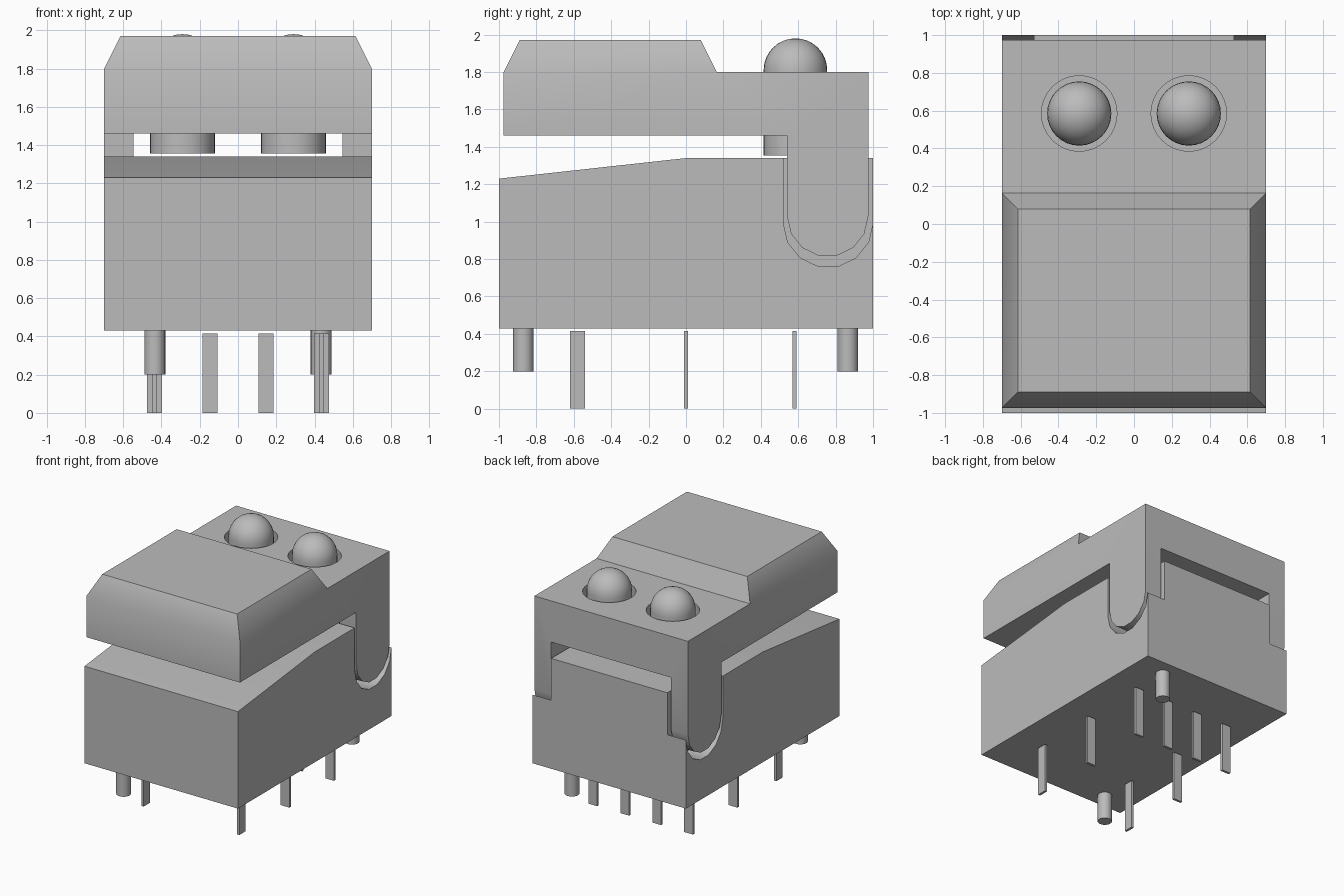
import bpy, bmesh, math
from mathutils import Matrix, Vector

cube = bpy.data.objects.get("Cube")
if cube:
    bpy.data.objects.remove(cube, do_unlink=True)

grey = bpy.data.materials.new("plastic_grey")
grey.use_nodes = True
grey.diffuse_color = (0.5, 0.5, 0.5, 1)
grey.node_tree.nodes["Principled BSDF"].inputs["Base Color"].default_value = (0.5, 0.5, 0.5, 1)


def to_object(name, bm):
    bmesh.ops.recalc_face_normals(bm, faces=bm.faces)
    mesh = bpy.data.meshes.new(name)
    bm.to_mesh(mesh)
    bm.free()
    obj = bpy.data.objects.new(name, mesh)
    bpy.context.collection.objects.link(obj)
    mesh.materials.append(grey)
    return obj


def add_prism(bm, profile, x0, x1):
    """Extrude a (y, z) outline along x."""
    face = bm.faces.new([bm.verts.new((x0, y, z)) for y, z in profile])
    out = bmesh.ops.extrude_face_region(bm, geom=[face])
    moved = [v for v in out["geom"] if isinstance(v, bmesh.types.BMVert)]
    bmesh.ops.translate(bm, verts=moved, vec=(x1 - x0, 0, 0))


def add_cylinder(bm, x, y, z0, z1, r, sides=32):
    bmesh.ops.create_cone(bm, cap_ends=True, segments=sides, radius1=r, radius2=r, depth=z1 - z0,
                          matrix=Matrix.Translation((x, y, (z0 + z1) / 2)))


def activate(obj):
    bpy.ops.object.select_all(action="DESELECT")
    obj.select_set(True)
    bpy.context.view_layer.objects.active = obj


def smooth(obj):
    activate(obj)
    bpy.ops.object.shade_smooth_by_angle(angle=math.radians(30))


def cut(obj, bm):
    cutter = to_object("cutter", bm)
    cutter.hide_render = True
    mod = obj.modifiers.new("cut", "BOOLEAN")
    mod.operation, mod.solver, mod.object = "DIFFERENCE", "EXACT", cutter
    activate(obj)
    bpy.ops.object.modifier_apply(modifier=mod.name)
    bpy.data.objects.remove(cutter, do_unlink=True)


def u_profile(cy, cz, r, top, steps=7):
    """Straight-sided outline with a faceted round bottom."""
    angles = [math.pi * (1 + i / steps) for i in range(steps + 1)]
    arc = [(cy + r * math.cos(a), cz + r * math.sin(a)) for a in angles]
    return arc + [(arc[-1][0], top), (arc[0][0], top)]


# Base housing with sloped front top and a round-bottomed slot each side
bm = bmesh.new()
add_prism(bm, [(-1, 0.43), (1, 0.43), (1, 1.34), (0, 1.34), (-1, 1.23)], -0.7, 0.7)
base = to_object("base_housing", bm)
bm = bmesh.new()
for side in (-1, 1):
    add_prism(bm, u_profile(0.76, 0.995, 0.24, 1.5), side * 0.53, side * 0.8)
cut(base, bm)
smooth(base)

# Rocker cap: plate and hinge arms in one outline
arm = u_profile(0.7575, 1.03, 0.2175, 1.80)[:-2]
outline = [(-0.975, 1.46), (0.54, 1.46)] + arm + [(0.975, 1.80), (0.165, 1.80), (-0.975, 1.80)]
bm = bmesh.new()
add_prism(bm, outline, -0.7, 0.7)

# Raised press pad drawn up from the front of the plate
pad = next(f for f in bm.faces if abs(f.normal.z) > 0.9
           and f.calc_center_median().z > 1.79 and f.calc_center_median().y < 0)
top = bmesh.ops.extrude_face_region(bm, geom=[pad])["geom"]
bm.faces.remove(pad)
for v in [g for g in top if isinstance(g, bmesh.types.BMVert)]:
    v.co += Vector((-math.copysign(0.085, v.co.x), 0.085 if v.co.y < 0 else -0.085, 0.17))
cap = to_object("rocker_cap", bm)

# Open the space between the arms and bore the lamp holes
bm = bmesh.new()
add_prism(bm, [(0.53, 0.7), (1.1, 0.7), (1.1, 1.46), (0.53, 1.46)], -0.547, 0.547)
cut(cap, bm)
bm = bmesh.new()
for side in (-1, 1):
    add_cylinder(bm, side * 0.29, 0.585, 1.4, 1.9, 0.2)
cut(cap, bm)
smooth(cap)

# Domed lamps
for side, label in ((1, "left"), (-1, "right")):
    bm = bmesh.new()
    add_cylinder(bm, side * 0.29, 0.585, 1.355, 1.81, 0.17)
    bmesh.ops.delete(bm, geom=[f for f in bm.faces if f.calc_center_median().z > 1.8], context="FACES_ONLY")
    ball = bmesh.ops.create_uvsphere(bm, u_segments=32, v_segments=16, radius=0.17,
                                     matrix=Matrix.Translation((side * 0.29, 0.585, 1.81)))
    bmesh.ops.delete(bm, geom=[v for v in ball["verts"] if v.co.z < 1.80], context="VERTS")
    bmesh.ops.remove_doubles(bm, verts=bm.verts, dist=0.001)
    smooth(to_object(label + "_lamp", bm))

# Locating pegs on one diagonal
for name, x, y in (("front_peg", -0.435, -0.87), ("back_peg", 0.435, 0.865)):
    bm = bmesh.new()
    add_cylinder(bm, x, y, 0.2, 0.43, 0.055, 24)
    smooth(to_object(name, bm))

# Flat contact pins
pins = [(x, 0.58, 0.04, 0.01) for x in (-0.437, -0.146, 0.146, 0.437)]
for x in (-0.437, 0.437):
    pins += [(x, 0, 0.04, 0.01), (x, -0.58, 0.01, 0.04)]
for i, (x, y, hx, hy) in enumerate(pins):
    bm = bmesh.new()
    add_prism(bm, [(y - hy, 0), (y + hy, 0), (y + hy, 0.415), (y - hy, 0.415)], x - hx, x + hx)
    to_object("contact_pin_%d" % (i + 1), bm)
